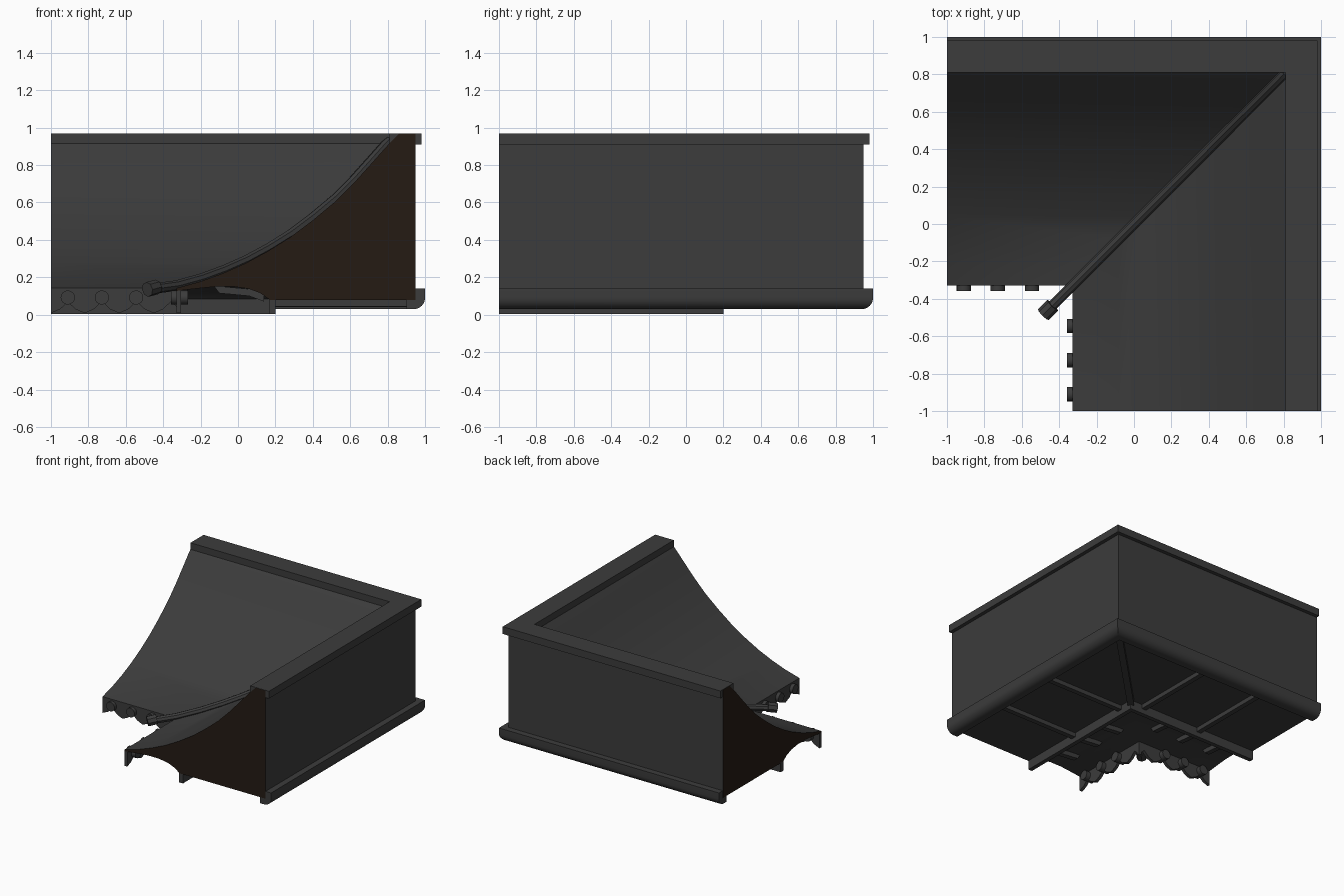
import bpy, bmesh, math
from mathutils import Vector, Matrix

if "Cube" in bpy.data.objects:
    bpy.data.objects.remove(bpy.data.objects["Cube"])


def material(name, rgb):
    m = bpy.data.materials.new(name)
    m.diffuse_color = (*rgb, 1)
    m.use_nodes = True
    m.node_tree.nodes["Principled BSDF"].inputs["Base Color"].default_value = m.diffuse_color
    return m


GREY = material("dark_grey", (0.045, 0.045, 0.045))
BROWN = material("brown_end", (0.018, 0.011, 0.007))


def finish(bm, name):
    bmesh.ops.recalc_face_normals(bm, faces=bm.faces)
    me = bpy.data.meshes.new(name)
    bm.to_mesh(me)
    bm.free()
    ob = bpy.data.objects.new(name, me)
    bpy.context.collection.objects.link(ob)
    me.materials.append(GREY)
    me.materials.append(BROWN)
    return ob


def corner_sweep(name, profile, end=-1.0, cap_mat=0):
    """Sweep a (u, z) section round the L, mitred on the x = y diagonal."""
    bm = bmesh.new()
    rings = [[bm.verts.new(p) for p in ring] for ring in (
        [(u, end, z) for u, z in profile],
        [(u, u, z) for u, z in profile],
        [(end, u, z) for u, z in profile])]
    n = len(profile)
    for a, b in zip(rings, rings[1:]):
        for i in range(n):
            j = (i + 1) % n
            bm.faces.new((a[i], a[j], b[j], b[i]))
    for ring in (rings[0], rings[2]):
        bm.faces.new(ring).material_index = cap_mat
    return finish(bm, name)


def both_wings(name, loop, offset):
    """Extrude a 3D loop given as (u, v, z), then copy it to the other wing."""
    bm = bmesh.new()
    for swap in (False, True):
        def put(p):
            return bm.verts.new((p[1], p[0], p[2]) if swap else p)
        a = [put(p) for p in loop]
        b = [put(tuple(Vector(p) + Vector(offset))) for p in loop]
        bm.faces.new(a)
        bm.faces.new(b)
        for i in range(len(a)):
            j = (i + 1) % len(a)
            bm.faces.new((a[i], a[j], b[j], b[i]))
    return finish(bm, name)


# Main roof body: concave slope, back wall and arched soffit
slope = [(-0.33, 0.142), (-0.2, 0.178), (-0.08, 0.222), (0.04, 0.275),
         (0.16, 0.34), (0.28, 0.415), (0.4, 0.505), (0.52, 0.605),
         (0.62, 0.705), (0.71, 0.805), (0.79, 0.895), (0.86, 0.968)]
soffit = [(0.95, 0.968), (0.95, 0.08), (0.17, 0.08), (0.12, 0.115), (0.06, 0.138),
          (-0.02, 0.15), (-0.12, 0.15), (-0.22, 0.14), (-0.33, 0.127)]
corner_sweep("roof_body", slope + soffit, cap_mat=1)

# Coping along the top of the wall
corner_sweep("top_coping", [(0.81, 0.91), (0.98, 0.91), (0.98, 0.97), (0.81, 0.97)], -0.999)

# Rounded moulding round the foot of the wall
arc = [(0.94 + 0.06 * math.sin(t), 0.09 - 0.06 * math.cos(t))
       for t in [i * math.pi / 12 for i in range(7)]]
corner_sweep("base_moulding", [(0.9, 0.03)] + arc + [(1.0, 0.14), (0.9, 0.14)], -0.999)

# Beam under the soffit
corner_sweep("soffit_beam", [(0.165, 0.005), (0.2, 0.005), (0.2, 0.09), (0.165, 0.09)])

# Long rafters behind the beam, short rafters in front of it
for v in (0.07, -0.47):
    both_wings("long_rafter", [(0.2, v - 0.02, 0.045), (0.92, v - 0.02, 0.045),
                               (0.92, v - 0.02, 0.09), (0.2, v - 0.02, 0.09)], (0, 0.04, 0))
for v in (-0.29, -0.54, -0.8):
    both_wings("short_rafter", [(0.14, v - 0.02, 0.07), (0.06, v - 0.02, 0.1),
                                (-0.1, v - 0.02, 0.115), (-0.13, v - 0.02, 0.155),
                                (0.14, v - 0.02, 0.13)], (0, 0.04, 0))

# Diagonal hip rafter under the corner
bm = bmesh.new()
bmesh.ops.create_cube(bm, size=1, matrix=Matrix.Translation((0.55, 0.55, 0.065))
                      @ Matrix.Rotation(math.pi / 4, 4, 'Z')
                      @ Matrix.Diagonal((1.02, 0.05, 0.05, 1)))
finish(bm, "hip_rafter")

# Scalloped drip tiles hanging from the eave
lobe = [(-0.092, 0.13), (-0.092, 0.07), (-0.05, 0.03), (0, 0.008),
        (0.05, 0.03), (0.092, 0.07), (0.092, 0.13)]
for v in (-0.82, -0.635, -0.45):
    both_wings("drip_tile", [(-0.33, v + a, z) for a, z in lobe], (0.025, 0, 0))
half = [(0, 0.13)] + lobe[3:]
both_wings("end_drip_tile", [(-0.33, -1 + a, z) for a, z in half], (0.025, 0, 0))
both_wings("corner_drip_tile", [(-0.33, -0.358 + a, z) for a, z in
                                [(0, 0.13), (0, 0.07), (0.053, 0.02), (0.053, 0.13)]], (0.025, 0, 0))

# Round tile ends between the drips
for v in (-0.91, -0.728, -0.545):
    ring = [(-0.358, v + 0.038 * math.cos(t), 0.092 + 0.038 * math.sin(t))
            for t in [i * math.tau / 16 for i in range(16)]]
    both_wings("round_tile_end", ring, (0.09, 0, 0))


# Tube along the diagonal valley with a thicker collar at its foot
def tube(name, points, radius):
    cu = bpy.data.curves.new(name, 'CURVE')
    cu.dimensions = '3D'
    cu.bevel_depth = radius
    cu.bevel_resolution = 2
    cu.use_fill_caps = True
    sp = cu.splines.new('POLY')
    sp.points.add(len(points) - 1)
    for p, (u, z) in zip(sp.points, points):
        p.co = (u, u, z, 1)
    ob = bpy.data.objects.new(name, cu)
    bpy.context.collection.objects.link(ob)
    cu.materials.append(GREY)
    bpy.ops.object.select_all(action='DESELECT')
    ob.select_set(True)
    bpy.context.view_layer.objects.active = ob
    bpy.ops.object.convert(target='MESH')


tube("valley_tube", [(-0.46, 0.138)] + [(u, z + 0.014) for u, z in slope[:-1]]
     + [(0.81, 0.925)], 0.028)
tube("valley_tube_collar", [(-0.485, 0.135), (-0.435, 0.148)], 0.04)

# Smooth the curved faces, keep the corners crisp
bpy.ops.object.select_all(action='SELECT')
bpy.ops.object.shade_smooth_by_angle(angle=math.radians(30))
